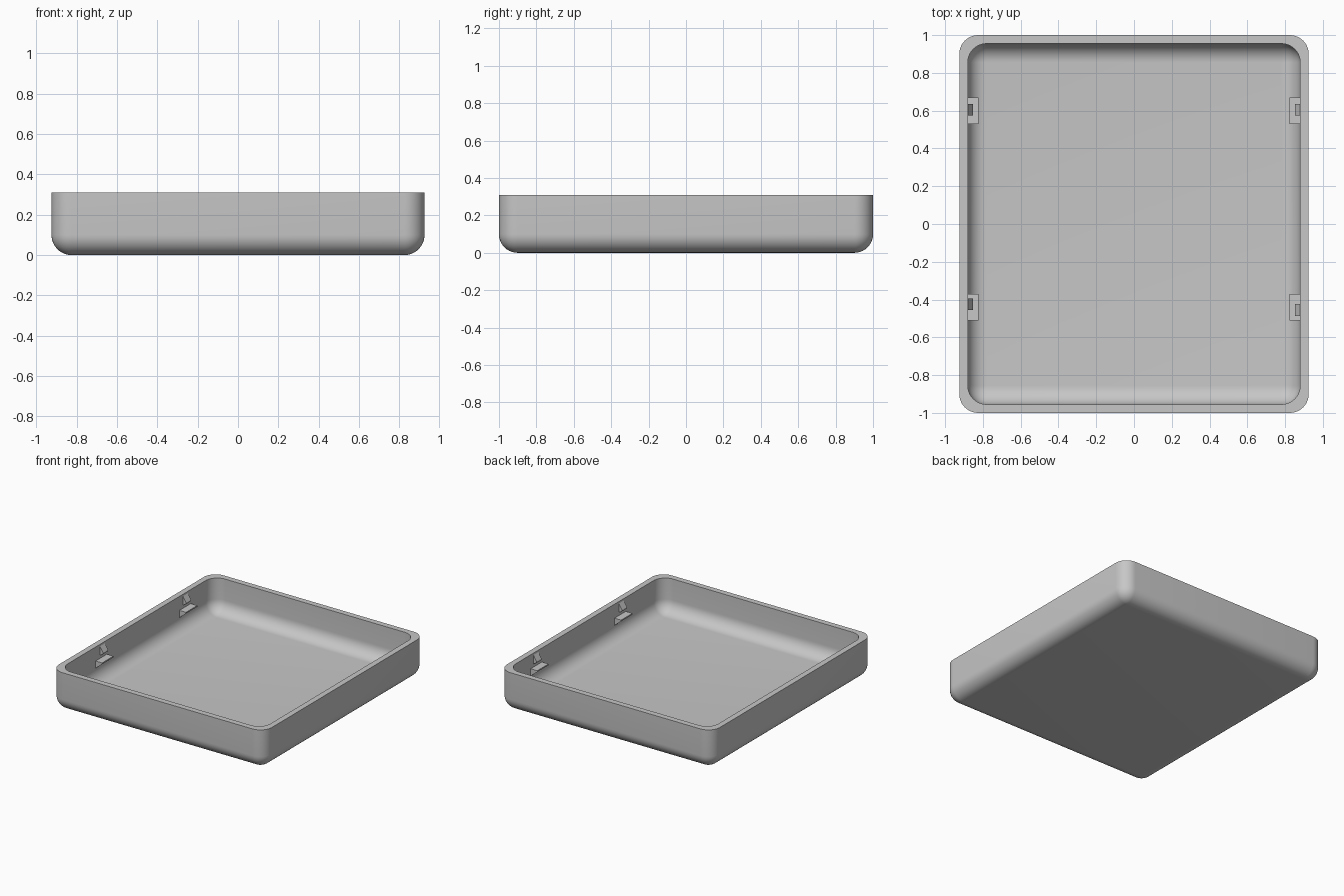
import bpy, bmesh
from math import sin, cos, pi

old = bpy.data.objects.get("Cube")
if old:
    bpy.data.objects.remove(old, do_unlink=True)

HALF_X, HALF_Y, HEIGHT = 0.925, 1.0, 0.31
WALL, RADIUS, STEPS = 0.045, 0.1, 10

grey = bpy.data.materials.new("light grey")
grey.use_nodes = True
colour = (0.57, 0.57, 0.57, 1)
grey.diffuse_color = colour
grey.node_tree.nodes["Principled BSDF"].inputs["Base Color"].default_value = colour


def finish(name, bm, smooth=False):
    bmesh.ops.remove_doubles(bm, verts=bm.verts, dist=1e-5)
    bmesh.ops.recalc_face_normals(bm, faces=bm.faces)
    mesh = bpy.data.meshes.new(name)
    bm.to_mesh(mesh)
    bm.free()
    mesh.materials.append(grey)
    obj = bpy.data.objects.new(name, mesh)
    bpy.context.collection.objects.link(obj)
    if smooth:
        bpy.ops.object.select_all(action='DESELECT')
        obj.select_set(True)
        bpy.context.view_layer.objects.active = obj
        bpy.ops.object.shade_smooth_by_angle(angle=pi / 6)
    return obj


def ring(bm, inset, corner, z):
    """Rounded rectangle loop, inset from the outer size."""
    verts = []
    for q, (sx, sy) in enumerate([(1, 1), (-1, 1), (-1, -1), (1, -1)]):
        cx = sx * (HALF_X - inset - corner)
        cy = sy * (HALF_Y - inset - corner)
        for i in range(STEPS + 1):
            a = (q + i / STEPS) * pi / 2
            verts.append(bm.verts.new((cx + corner * cos(a), cy + corner * sin(a), z)))
    return verts


# Tray: outer fillet, wall, flat rim, inner wall and inner fillet
fillet = [(RADIUS * (1 - sin(i / STEPS * pi / 2)),
           RADIUS * (1 - cos(i / STEPS * pi / 2))) for i in range(STEPS + 1)]
sections = [(t, RADIUS - t, z) for t, z in fillet]
sections += [(0, RADIUS, HEIGHT), (WALL, RADIUS, HEIGHT)]
sections += [(WALL + t, RADIUS - t, WALL + z) for t, z in reversed(fillet)]

bm = bmesh.new()
loops = [ring(bm, *s) for s in sections]
for a, b in zip(loops, loops[1:]):
    for i in range(len(a)):
        k = (i + 1) % len(a)
        bm.faces.new((a[i], a[k], b[k], b[i]))
# Flat floor, outside and inside, from the four corner points
for loop in (loops[0], loops[-1]):
    bm.faces.new([loop[q * (STEPS + 1)] for q in range(4)])
finish("tray", bm, smooth=True)


def wall_block(name, profile, side, y0, y1):
    """Extrude a (depth, z) profile along y, set on an inner side wall."""
    bm = bmesh.new()
    x = HALF_X - WALL
    face = bm.faces.new([bm.verts.new((side * (x - d), y0, z)) for d, z in profile])
    new = bmesh.ops.extrude_face_region(bm, geom=[face])["geom"]
    bmesh.ops.translate(bm, vec=(0, y1 - y0, 0),
                        verts=[v for v in new if isinstance(v, bmesh.types.BMVert)])
    finish(name, bm)


# Snap fittings: a wedge ledge with a small catch above it
LEDGE = [(-0.01, 0.2), (0.057, 0.2), (0.057, 0.19), (-0.01, 0.135)]
CATCH = [(-0.01, 0.295), (0, 0.295), (0.027, 0.25), (0.027, 0.24), (0, 0.225), (-0.01, 0.225)]
for label, side in (("left", 1), ("right", -1)):
    for place, y in (("back", 0.6), ("front", -0.44)):
        wall_block(f"{label}_{place}_ledge", LEDGE, side, y - 0.07, y + 0.07)
        shift = -0.015 * side if place == "front" else 0.005
        wall_block(f"{label}_{place}_catch", CATCH, side, y + shift - 0.031, y + shift + 0.031)
